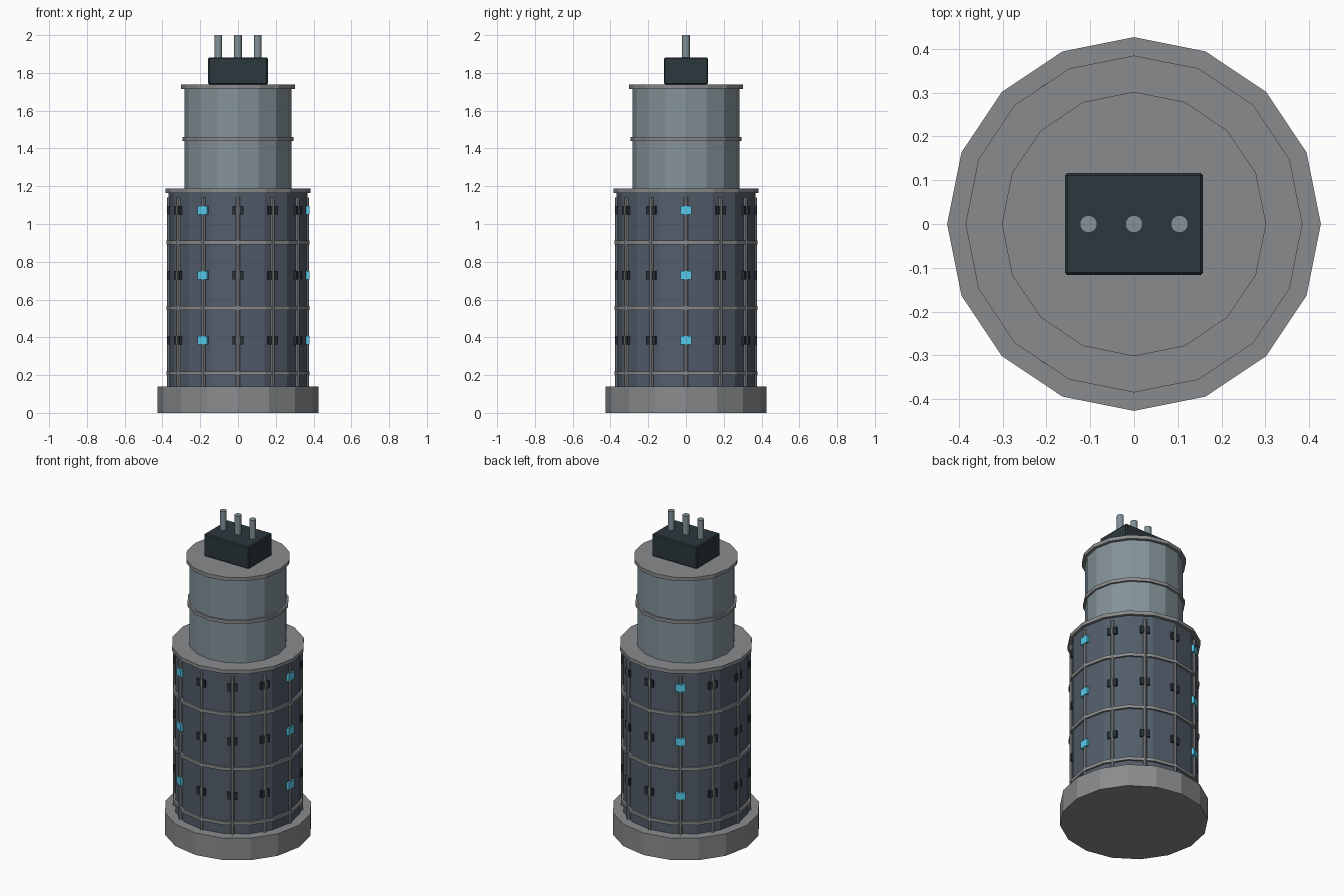
import bpy, math

if "Cube" in bpy.data.objects:
    bpy.data.objects.remove(bpy.data.objects["Cube"])

def material(name, rgb):
    m = bpy.data.materials.new(name)
    m.diffuse_color = (*rgb, 1)
    m.use_nodes = True
    m.node_tree.nodes["Principled BSDF"].inputs["Base Color"].default_value = m.diffuse_color
    return m

STONE = material("stone_grey", (0.25, 0.26, 0.265))
HULL = material("dark_blue_grey", (0.085, 0.11, 0.145))
STEEL = material("light_blue_grey", (0.23, 0.29, 0.32))
BLACK = material("near_black", (0.025, 0.038, 0.046))
PANE = material("dark_pane", (0.02, 0.027, 0.036))
CYAN = material("lit_cyan", (0.09, 0.6, 0.85))

def drum(name, radius, z0, z1, mat, sides=16, x=0, y=0):
    """Upright flat-shaded prism between two heights."""
    bpy.ops.mesh.primitive_cylinder_add(vertices=sides, radius=radius, depth=z1 - z0,
                                        location=(x, y, (z0 + z1) / 2))
    ob = bpy.context.object
    ob.name = name
    ob.data.materials.append(mat)
    return ob

def box(name, size, loc, mat, angle=0):
    bpy.ops.mesh.primitive_cube_add(size=1, location=loc, rotation=(0, 0, angle))
    ob = bpy.context.object
    ob.name = name
    ob.scale = size
    bpy.ops.object.transform_apply(location=False, rotation=False, scale=True)
    ob.data.materials.append(mat)
    return ob

# Base and lower tower
drum("base", 0.427, 0, 0.14, STONE)
drum("lower_tower", 0.367, 0.14, 1.165, HULL)
drum("lower_cap", 0.385, 1.165, 1.188, STONE)
for i, z in enumerate((0.21, 0.556, 0.902)):
    drum(f"lower_band_{i}", 0.379, z - 0.01, z + 0.01, STONE)

# Upper tower
drum("upper_tower", 0.283, 1.188, 1.717, STEEL)
drum("upper_band", 0.295, 1.44, 1.461, STONE)
drum("upper_cap", 0.302, 1.716, 1.739, STONE)

# Vertical ribs with three windows each; every fourth column is lit
for i in range(12):
    a = math.radians(30 * i)
    c, s = math.cos(a), math.sin(a)
    drum(f"rib_{i}", 0.011, 0.14, 1.14, STONE, 8, 0.365 * c, 0.365 * s)
    lit = i % 4 == 0
    r = 0.364 if lit else 0.359
    for j, z in enumerate((0.384, 0.729, 1.072)):
        box(f"window_{i}_{j}", (0.028, 0.058, 0.045), (r * c, r * s, z),
            CYAN if lit else PANE, a)

# Roof housing with softened edges, and three stacks
house = box("roof_housing", (0.316, 0.234, 0.142), (0, 0, 1.81), BLACK)
bev = house.modifiers.new("bevel", "BEVEL")
bev.width = 0.006
bev.segments = 1
for i in range(3):
    st = drum(f"stack_{i}", 0.02, 1.87, 2.0, STEEL, 16, 0.104 * (i - 1))
    bpy.ops.object.shade_smooth_by_angle()
